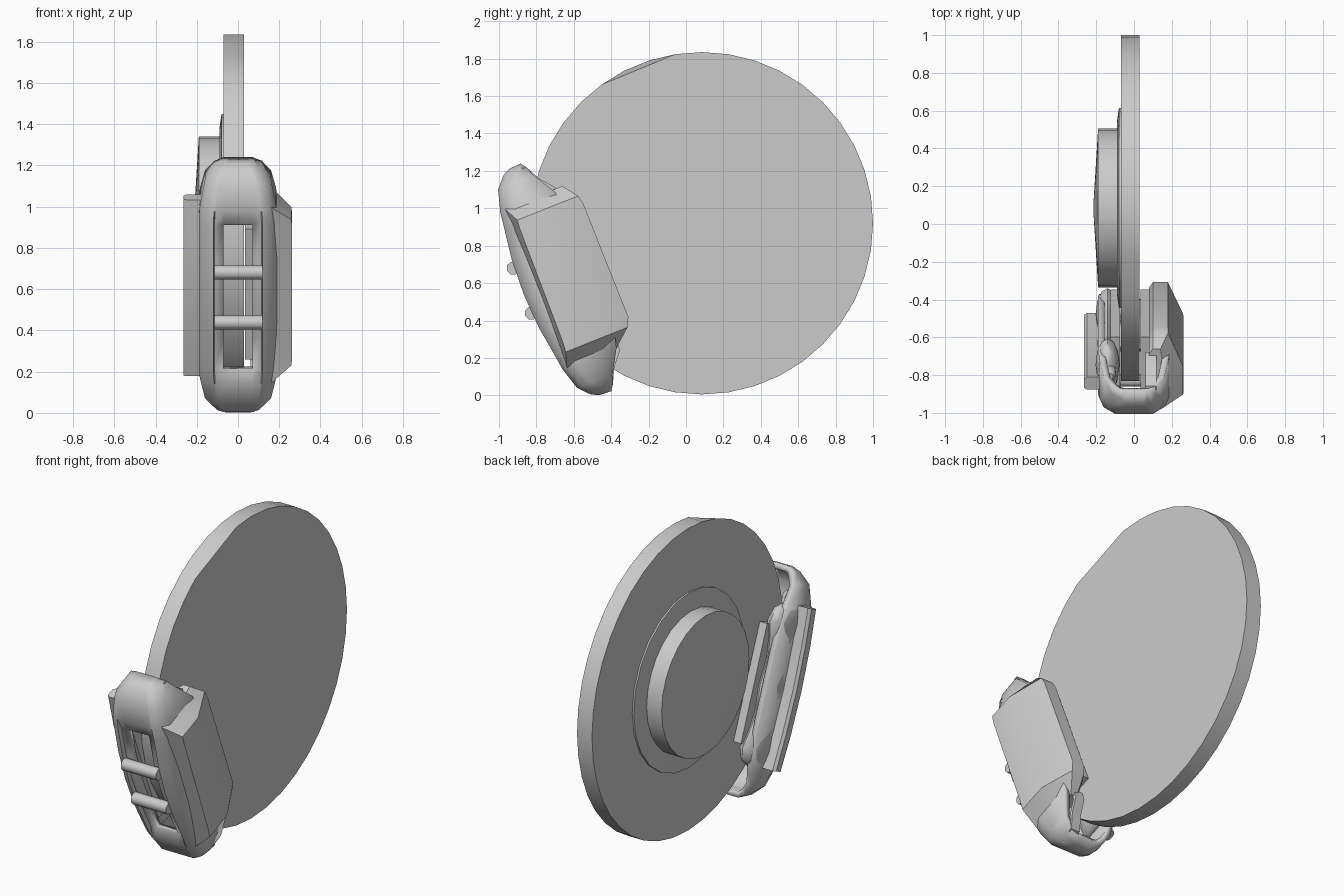
import bpy, bmesh, math
from mathutils import Vector

if "Cube" in bpy.data.objects:
    bpy.data.objects.remove(bpy.data.objects["Cube"])


def finish(name, bm, angle=40, recalc=True):
    bmesh.ops.remove_doubles(bm, verts=bm.verts, dist=0.0005)
    if recalc:
        bmesh.ops.recalc_face_normals(bm, faces=bm.faces)
    me = bpy.data.meshes.new(name)
    bm.to_mesh(me)
    bm.free()
    ob = bpy.data.objects.new(name, me)
    bpy.context.collection.objects.link(ob)
    bpy.ops.object.select_all(action='DESELECT')
    ob.select_set(True)
    bpy.context.view_layer.objects.active = ob
    bpy.ops.object.shade_smooth_by_angle(angle=math.radians(angle))
    return ob


# Caliper frame: x across, r outward from the disc centre, s along the rim
def place(x, r, s):
    return Vector((x, 0.085 - 0.93 * r - 0.37 * s, 0.92 - 0.37 * r + 0.93 * s))


def skin(name, rings, angle=40):
    """Closed loft through rings of equal length, capped at both ends."""
    bm = bmesh.new()
    rows = [[bm.verts.new(p) for p in ring] for ring in rings]
    n = len(rows[0])
    for a, b in zip(rows, rows[1:]):
        for j in range(n):
            k = (j + 1) % n
            bm.faces.new((a[j], a[k], b[k], b[j]))
    bm.faces.new(rows[0])
    bm.faces.new(rows[-1])
    return finish(name, bm, angle)


def box(name, x0, x1, r0, r1, s0, s1):
    return skin(name, [[place(x, r, s) for x, r in ((x0, r0), (x1, r0), (x1, r1), (x0, r1))]
                       for s in (s0, s1)])


def circle(radius, x, n):
    return [Vector((x, 0.085 + radius * math.cos(math.tau * i / n),
                    0.92 + radius * math.sin(math.tau * i / n))) for i in range(n)]


# Brake disc, with the flattened stretch on its right-hand edge
left, right = circle(0.915, -0.07, 40), circle(0.915, 0.03, 40)
for k in (1, 2):
    right[11 + k] = right[11].lerp(right[14], k / 3)
skin("brake_disc", [left, right])

# Hub flange and slightly domed hub
skin("hub_flange", [circle(0.53, -0.065, 24), circle(0.53, -0.08, 24), circle(0.46, -0.09, 24)])
skin("hub", [circle(0.42, -0.07, 28), circle(0.42, -0.19, 28), circle(0.02, -0.215, 28)], 30)

# Caliper bridge: arched shell over the rim with an open slot
# columns: s, half width, top radius, lower edge radius
half = [(0.0, 0.19, 1.025, 0.64), (0.2, 0.19, 1.015, 0.64), (0.375, 0.19, 0.99, 0.65),
        (0.45, 0.185, 0.98, 0.67), (0.57, 0.16, 0.945, 0.74), (0.63, 0.115, 0.89, 0.765),
        (0.65, 0.08, 0.85, 0.78), (0.655, 0.07, 0.78, 0.78)]
stations = [(-s, w, t, l) for s, w, t, l in half[:0:-1]] + half
bm = bmesh.new()
rows = []
for s, w, top, low in stations:
    dip = 0.025 if abs(s) < 0.4 else 0.0
    side = [(1, low), (1, top - 0.08), (0.87, top - 0.025), (0.63, top), (0.6, top - dip), (0.37, top - dip)]
    section = [(-f * w, r) for f, r in side] + [(f * w, r) for f, r in reversed(side)]
    rows.append([bm.verts.new(place(x, max(r, low), s)) for x, r in section])
for i, (a, b) in enumerate(zip(rows, rows[1:])):
    in_slot = abs(stations[i][0]) < 0.4 and abs(stations[i + 1][0]) < 0.4
    for j in range(len(a) - 1):
        if not (in_slot and j == 5):
            bm.faces.new((a[j], a[j + 1], b[j + 1], b[j]))
bmesh.ops.dissolve_degenerate(bm, edges=bm.edges, dist=0.0005)
bridge = finish("caliper_bridge", bm, 45, recalc=False)
mod = bridge.modifiers.new("wall", 'SOLIDIFY')
mod.thickness = 0.035
mod.offset = -1

# Outer caliper half (+x): chamfered housing
rings = []
for s, xm, xi, rin, rout in ((-0.45, 0.165, 0.14, 0.67, 0.955), (-0.37, 0.26, 0.18, 0.575, 0.93),
                             (-0.32, 0.262, 0.18, 0.55, 0.925), (0.33, 0.262, 0.18, 0.55, 0.915),
                             (0.38, 0.26, 0.18, 0.56, 0.91), (0.46, 0.16, 0.14, 0.62, 0.95)):
    section = ((0.08, 0.96), (0.125, 0.96), (xm, rout), (xm, 0.75), (xi, rin), (0.1, rin), (0.08, rin + 0.03))
    rings.append([place(x, r, s) for x, r in section])
skin("outer_housing", rings, 35)

# Inner caliper half (-x): wavy rounded body with a bulge at each piston
rings = []
for s, rin, grow in ((-0.46, 0.69, 0.02), (-0.43, 0.635, 0.045), (-0.36, 0.60, 0.055), (-0.27, 0.635, 0.045),
                     (-0.15, 0.66, 0.04), (0, 0.64, 0.047), (0.15, 0.66, 0.04), (0.27, 0.635, 0.045),
                     (0.36, 0.60, 0.055), (0.43, 0.635, 0.045), (0.46, 0.69, 0.02)):
    ring = []
    for i in range(12):
        a = math.tau * i / 12
        mid = (rin + 0.9) / 2
        ring.append(place(-0.14 + grow * 1.15 * math.cos(a), mid + (0.9 - rin) / 2 * math.sin(a), s))
    rings.append(ring)
skin("inner_housing", rings, 60)

# Ledge along the inner half
rings = []
for s, r0, r1 in ((-0.46, 0.78, 0.85), (-0.25, 0.80, 0.875), (0, 0.81, 0.885),
                  (0.25, 0.80, 0.875), (0.46, 0.78, 0.85)):
    section = ((-0.17, r0), (-0.25, r0), (-0.265, r0 + 0.015), (-0.265, r1 - 0.01), (-0.25, r1), (-0.17, r1))
    rings.append([place(x, r, s) for x, r in section])
skin("inner_ledge", rings)

# Brake pads either side of the disc
for name, x0, x1 in (("outer_pad", 0.035, 0.09), ("inner_pad", -0.125, -0.075)):
    box(name, x0, x1, 0.6, 0.93, -0.34, 0.34)

# Rounded retaining bars across the slot
for k, s in enumerate((0.15, -0.11)):
    rings = [[place(x, 1.025 + 0.036 * math.cos(math.tau * i / 8), s + 0.036 * math.sin(math.tau * i / 8))
              for i in range(8)] for x in (-0.115, 0.12)]
    skin(f"retaining_bar_{k + 1}", rings, 50)

# Spring clips at both ends beside the disc
for sign, end in ((1, "upper"), (-1, "lower")):
    rings = [[place(x, r + d, sign * s) for x, d in ((0.06, -0.012), (0.12, -0.012), (0.12, 0.012), (0.06, 0.012))]
             for s, r in ((0.42, 0.665), (0.47, 0.67), (0.54, 0.73), (0.63, 0.775))]
    skin(f"{end}_spring_clip", rings)

# Bleed screw on the inner half
skin("bleed_screw", [[place(-0.13 + rad * math.cos(math.tau * i / 8), 0.75 + rad * math.sin(math.tau * i / 8), s)
                      for i in range(8)] for s, rad in ((0.44, 0.035), (0.51, 0.035), (0.53, 0.02))])
